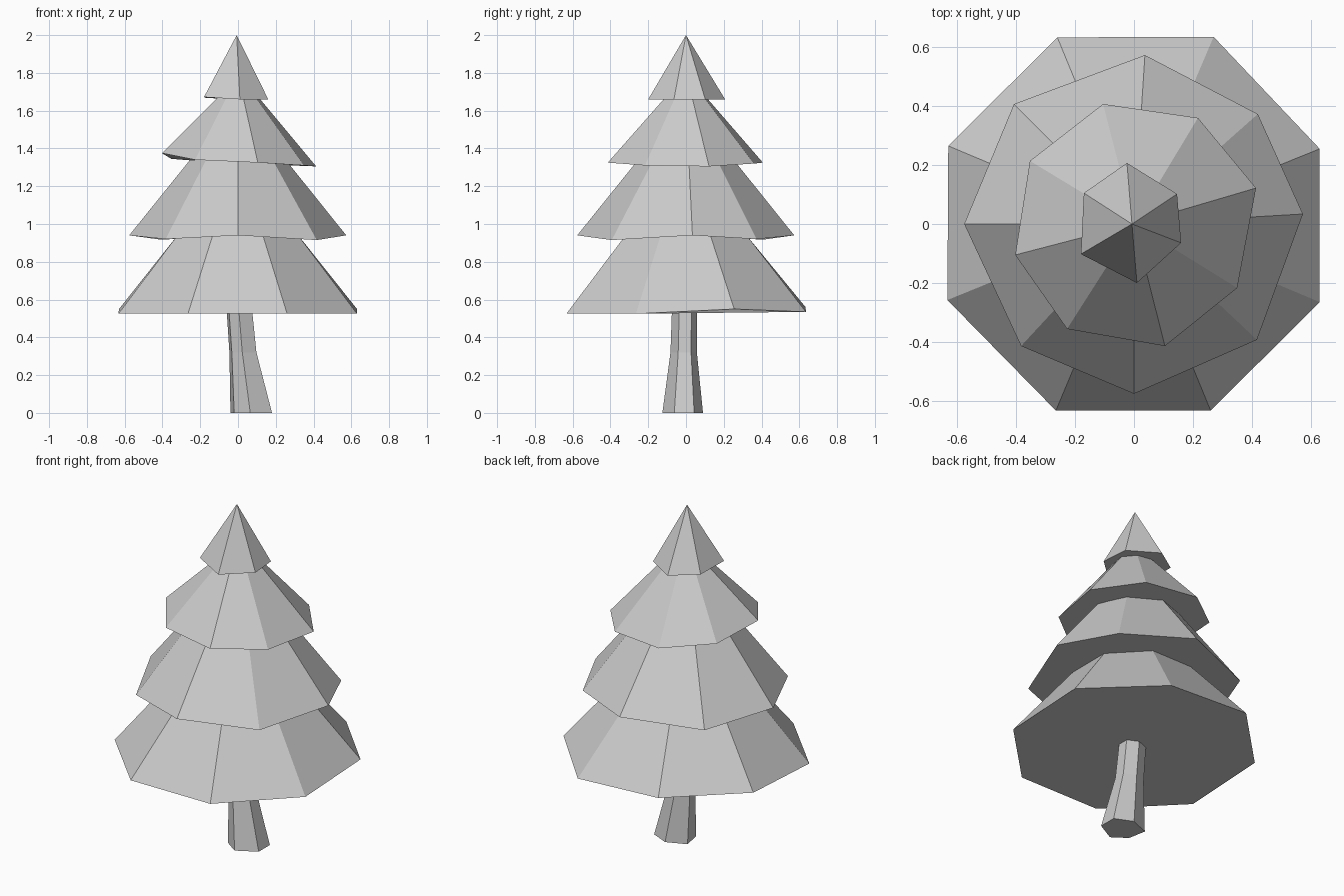
import bpy, bmesh


def loft(name, rings):
    """Skin stacked rings of equal vertex count and cap both ends."""
    bm = bmesh.new()
    loops = [[bm.verts.new(p) for p in ring] for ring in rings]
    n = len(loops[0])
    for a, b in zip(loops, loops[1:]):
        for i in range(n):
            j = (i + 1) % n
            if len(b) == 1:
                bm.faces.new((a[i], a[j], b[0]))
            else:
                bm.faces.new((a[i], a[j], b[j], b[i]))
    bm.faces.new(loops[0][::-1])
    if len(loops[-1]) > 1:
        bm.faces.new(loops[-1])
    bmesh.ops.recalc_face_normals(bm, faces=bm.faces)
    me = bpy.data.meshes.new(name)
    bm.to_mesh(me)
    bm.free()
    ob = bpy.data.objects.new(name, me)
    bpy.context.collection.objects.link(ob)
    return ob


def tier(name, base, factor, top_z):
    """Branch skirt: uneven rim shrinking towards a level top ring."""
    return loft(name, [base, [(x * factor, y * factor, top_z) for x, y, z in base]])


# Branch skirts, rims listed counter-clockwise
tier("bottom_branches", [
    (0.63, -0.265, 0.525), (0.63, 0.255, 0.55), (0.27, 0.635, 0.535), (-0.26, 0.633, 0.56),
    (-0.63, 0.265, 0.55), (-0.633, -0.258, 0.525), (-0.265, -0.633, 0.525), (0.26, -0.633, 0.525)],
    0.5, 0.945)
tier("lower_branches", [
    (0.573, 0.034, 0.94), (0.42, 0.373, 0.92), (0.037, 0.573, 0.94), (-0.407, 0.407, 0.917),
    (-0.576, 0.0, 0.94), (-0.383, -0.414, 0.92), (0.0, -0.576, 0.94), (0.417, -0.393, 0.915)],
    0.44, 1.34)
tier("upper_branches", [
    (0.414, 0.122, 1.305), (0.217, 0.36, 1.32), (-0.105, 0.407, 1.325), (-0.353, 0.214, 1.345),
    (-0.403, -0.105, 1.375), (-0.227, -0.356, 1.34), (0.105, -0.414, 1.325), (0.35, -0.217, 1.31)],
    0.265, 1.67)

# Pointed crown
loft("crown", [[
    (0.16, -0.064, 1.66), (0.146, 0.102, 1.66), (-0.024, 0.207, 1.66), (-0.17, 0.105, 1.668),
    (-0.18, -0.102, 1.672), (0.01, -0.2, 1.66)], [(-0.007, 0, 2.0)]])

# Bent six-sided trunk: centre x, centre y, width scale, height
section = [(-0.005, -0.108), (0.11, -0.045), (0.11, 0.06), (0.005, 0.107), (-0.11, 0.06), (-0.09, -0.048)]
path = [(0.07, -0.017, 1.0, 0.0), (0.026, -0.012, 0.65, 0.32), (0.006, -0.008, 0.61, 0.56)]
loft("trunk", [[(cx + x * s, cy + y * s, z) for x, y in section] for cx, cy, s, z in path])
